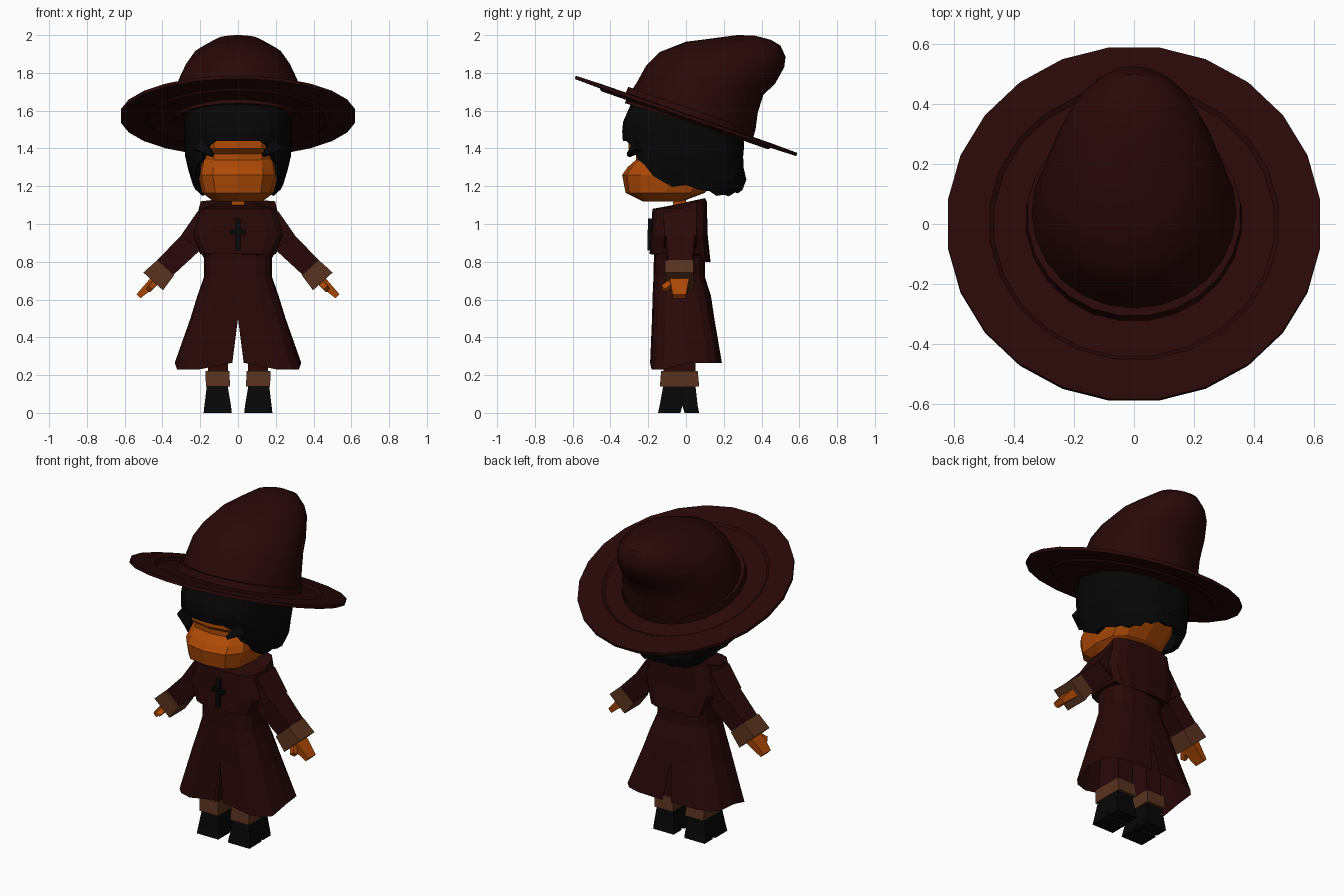
import bpy, math
from mathutils import Vector, Matrix

if "Cube" in bpy.data.objects:
    bpy.data.objects.remove(bpy.data.objects["Cube"])


def material(name, rgb):
    m = bpy.data.materials.new(name)
    m.diffuse_color = (*rgb, 1)
    m.use_nodes = True
    m.node_tree.nodes["Principled BSDF"].inputs["Base Color"].default_value = m.diffuse_color
    return m


MAROON = material("maroon cloth", (0.022, 0.0025, 0.0025))
BROWN = material("brown leather", (0.10, 0.033, 0.014))
SKIN = material("orange skin", (0.42, 0.068, 0.002))
BLACK = material("black", (0.002, 0.002, 0.002))


def build(name, verts, faces, mat, smooth=None, thick=0):
    me = bpy.data.meshes.new(name)
    me.from_pydata([tuple(v) for v in verts], [], faces)
    me.materials.append(mat)
    ob = bpy.data.objects.new(name, me)
    bpy.context.collection.objects.link(ob)
    bpy.ops.object.select_all(action='DESELECT')
    ob.select_set(True)
    bpy.context.view_layer.objects.active = ob
    bpy.ops.object.mode_set(mode='EDIT')
    bpy.ops.mesh.select_all(action='SELECT')
    bpy.ops.mesh.remove_doubles(threshold=0.0005)
    bpy.ops.mesh.normals_make_consistent(inside=False)
    bpy.ops.object.mode_set(mode='OBJECT')
    if smooth:
        bpy.ops.object.shade_smooth_by_angle(angle=math.radians(smooth))
    if thick:
        mod = ob.modifiers.new("thickness", 'SOLIDIFY')
        mod.thickness = thick
        mod.offset = -1
    return ob


def loft(name, rings, mat, caps=(True, True), closed=True, loop=False, **kw):
    """Skin a list of rings that share one point count."""
    n = len(rings[0])
    verts = [p for r in rings for p in r]
    k = len(rings)
    faces = [(i % k * n + j, i % k * n + (j + 1) % n,
              (i + 1) % k * n + (j + 1) % n, (i + 1) % k * n + j)
             for i in range(k if loop else k - 1) for j in range(n if closed else n - 1)]
    if caps[0]:
        faces.append(tuple(range(n)))
    if caps[1]:
        faces.append(tuple(range((k - 1) * n, k * n)))
    return build(name, verts, faces, mat, **kw)


def spow(v, p):
    return math.copysign(abs(v) ** (2 / p), v)


def section(z, hw, yf, yb, n=16, p=3.0):
    """Rounded-box outline at height z, starting at the front centre."""
    c, h = (yf + yb) / 2, (yb - yf) / 2
    return [Vector((hw * spow(math.sin(t), p), c - h * spow(math.cos(t), p), z))
            for t in (2 * math.pi * i / n for i in range(n))]


def limb(name, p0, p1, s0, s1, mat):
    """Tapered square bar from p0 to p1; sizes are (across, depth along y)."""
    p0, p1 = Vector(p0), Vector(p1)
    d = (p1 - p0).normalized()
    y = Vector((0, 1, 0))
    y = (y - d * y.dot(d)).normalized()
    a = d.cross(y)
    rings = [[p + a * (u * s[0] / 2) + y * (v * s[1] / 2)
              for u, v in ((-1, -1), (1, -1), (1, 1), (-1, 1))]
             for p, s in ((p0, s0), (p1, s1))]
    return loft(name, rings, mat)


def block(name, lo, hi, mat):
    """Tapered block: lo and hi are (x0, x1, y0, y1, z)."""
    rings = [[(x0, y0, z), (x1, y0, z), (x1, y1, z), (x0, y1, z)]
             for x0, x1, y0, y1, z in (lo, hi)]
    return loft(name, rings, mat)


def lerp_table(table, x):
    for (a, va), (b, vb) in zip(table, table[1:]):
        if x <= b:
            return va + (vb - va) * max(0, x - a) / (b - a)
    return table[-1][1]


# Hat: tilted brim and band
TILT = Matrix.Translation((0, 0.0, 1.572)) @ Matrix.Rotation(math.radians(-19.2), 4, 'X')


def tilted_lathe(name, profile, cy, mat, n=24):
    rings = [[TILT @ Vector((r * math.sin(t), cy - r * math.cos(t), z))
              for t in (2 * math.pi * (i + 0.5) / n for i in range(n))] for r, z in profile]
    return loft(name, rings, mat, caps=(False, False), loop=True, smooth=30)


tilted_lathe("hat_brim", [(0.27, 0.008), (0.47, 0.0), (0.485, 0.012), (0.626, 0.009),
                          (0.626, -0.009), (0.485, -0.012), (0.47, -0.024), (0.27, -0.02)], 0, MAROON)
tilted_lathe("hat_band", [(0.362, -0.005), (0.357, 0.045), (0.32, 0.045), (0.32, -0.005)], 0.015, MAROON)

# Hat: crown sagging backwards (front y,z / back y,z / half width)
crown = [(-0.325, 1.64, 0.35, 1.44, 0.345), (-0.308, 1.675, 0.368, 1.50, 0.343),
         (-0.26, 1.75, 0.38, 1.59, 0.332), (-0.21, 1.84, 0.41, 1.685, 0.315),
         (-0.14, 1.91, 0.47, 1.74, 0.285), (0.0, 1.965, 0.52, 1.83, 0.235),
         (0.12, 1.98, 0.527, 1.885, 0.185), (0.27, 2.0, 0.50, 1.945, 0.12),
         (0.36, 1.998, 0.45, 1.975, 0.05)]
rings = []
for fy, fz, by, bz, w in crown:
    c = Vector((0, (fy + by) / 2, (fz + bz) / 2))
    f = Vector((0, fy, fz)) - c
    rings.append([c + f * math.cos(t) + Vector((w * math.sin(t), 0, 0))
                  for t in (2 * math.pi * i / 24 for i in range(24))])
loft("hat_crown", rings, MAROON, smooth=35)

# Head with recessed eye line and jutting jaw
head = [(1.12, 0.13, -0.23, -0.02), (1.165, 0.19, -0.32, 0.10), (1.26, 0.212, -0.338, 0.2),
        (1.30, 0.205, -0.31, 0.22), (1.34, 0.2, -0.265, 0.22), (1.37, 0.2, -0.265, 0.22),
        (1.40, 0.2, -0.305, 0.22), (1.50, 0.2, -0.30, 0.22)]
loft("head", [section(*r, n=12) for r in head], SKIN)
limb("neck", (0, -0.035, 1.04), (0, -0.035, 1.17), (0.07, 0.07), (0.07, 0.07), SKIN)

# Hair: shell whose lower edge drops from the fringe to a ragged nape
edge = [(0, 1.44), (27, 1.44), (38, 1.35), (54, 1.28), (73, 1.2), (95, 1.19),
        (112, 1.155), (131, 1.14), (165, 1.165), (180, 1.175)]
width = [(1.12, 0.20), (1.22, 0.245), (1.35, 0.28), (1.55, 0.285), (1.75, 0.265)]
front = [(1.15, 0.29), (1.4, 0.32), (1.45, 0.338), (1.53, 0.338), (1.65, 0.285), (1.75, 0.25)]
back = [(1.13, 0.27), (1.18, 0.30), (1.25, 0.325), (1.32, 0.295), (1.39, 0.31), (1.5, 0.30), (1.7, 0.28)]
N = 36
cols = []
for i in range(N):
    t = 2 * math.pi * i / N
    deg = min(i, N - i) * 360 / N
    low = lerp_table(edge, deg) + (0.014 if i % 2 and deg > 45 else 0)
    col = []
    for k in range(6):
        top = 1.585 + 0.11 * math.cos(t)
        z = low + (top - low) * k / 5
        depth = lerp_table(front if math.cos(t) > 0 else back, z)
        col.append(Vector((lerp_table(width, z) * spow(math.sin(t), 2.5),
                           -depth * spow(math.cos(t), 2.5), z)))
    cols.append(col)
loft("hair", [[c[k] for c in cols] for k in range(6)], BLACK, caps=(False, True), thick=0.03)

# Robe skirt: two halves, split at the hem front and back
robe = [(1.0, 0.15, -0.15, 0.09, 3), (0.84, 0.18, -0.17, 0.10, 3), (0.72, 0.18, -0.172, 0.10, 3),
        (0.62, 0.215, -0.177, 0.132, 3), (0.50, 0.252, -0.18, 0.15, 3.5), (0.25, 0.335, -0.19, 0.19, 4)]
for s, side in ((1, "left"), (-1, "right")):
    rings = [section(z, hw, yf, yb, p=p)[:9] for z, hw, yf, yb, p in robe]
    rings[-1][0].x = rings[-1][-1].x = 0.03
    for r in rings:
        for p in r:
            p.x *= s
    for p in rings[-1]:
        p.z -= 0.02 if p.y < -0.1 and abs(p.x) > 0.1 else -0.015
    loft(f"robe_{side}", rings, MAROON, caps=(False, False), closed=False).data.update()

# Shoulder cape, collar dipping at the front
cape = [(1.115, 0.085, -0.075, 0.10), (1.08, 0.205, -0.178, 0.11),
        (0.94, 0.245, -0.185, 0.115), (0.84, 0.20, -0.193, 0.13)]
rings = [section(*r, n=16, p=4) for r in cape]
for p in rings[0]:
    p.z += 0.22 * (p.y + 0.0)
for p in rings[1]:
    p.z += 0.04 if p.y > 0.05 else 0
for p in rings[-1]:
    p.z -= 0.04 if p.y > 0.1 else 0
loft("shoulder_cape", rings, MAROON)

# Cross pendant
block("pendant_upright", (-0.014, 0.014, -0.205, -0.18, 0.86), (-0.014, 0.014, -0.20, -0.17, 1.03), BLACK)
block("pendant_bar", (-0.042, 0.042, -0.205, -0.18, 0.945), (-0.042, 0.042, -0.205, -0.18, 0.972), BLACK)

# Arms, legs and cheek locks, both sides
for s, side in ((1, "left"), (-1, "right")):
    limb(f"{side}_cheek_lock", (s * 0.205, -0.245, 1.42), (s * 0.135, -0.305, 1.365),
         (0.07, 0.05), (0.02, 0.02), BLACK)
    limb(f"{side}_shoulder", (s * 0.16, -0.03, 1.03), (s * 0.25, -0.03, 0.90),
         (0.13, 0.18), (0.13, 0.17), MAROON)
    limb(f"{side}_sleeve", (s * 0.2, -0.03, 0.95), (s * 0.39, -0.03, 0.765),
         (0.13, 0.16), (0.115, 0.13), MAROON)
    limb(f"{side}_cuff", (s * 0.382, -0.035, 0.770), (s * 0.449, -0.035, 0.696),
         (0.12, 0.15), (0.14, 0.15), BROWN)
    limb(f"{side}_hand", (s * 0.43, -0.035, 0.710), (s * 0.527, -0.035, 0.617),
         (0.055, 0.11), (0.03, 0.07), SKIN)
    limb(f"{side}_thumb", (s * 0.435, -0.07, 0.695), (s * 0.47, -0.12, 0.655),
         (0.035, 0.035), (0.028, 0.03), SKIN)

    def leg_block(name, lo, hi, mat):
        flip = lambda r: (*sorted((s * r[0], s * r[1])), *r[2:])
        block(f"{side}_{name}", flip(lo), flip(hi), mat)

    leg_block("trouser", (0.055, 0.16, -0.12, 0.05, 0.20), (0.04, 0.155, -0.11, 0.05, 0.50), MAROON)
    leg_block("boot_cuff", (0.042, 0.17, -0.138, 0.07, 0.14), (0.046, 0.172, -0.132, 0.062, 0.222), BROWN)
    leg_block("boot", (0.037, 0.178, -0.14, 0.062, 0.035), (0.055, 0.165, -0.12, 0.05, 0.145), BLACK)
    leg_block("boot_toe", (0.033, 0.182, -0.148, -0.03, 0), (0.037, 0.178, -0.14, -0.02, 0.036), BLACK)
    leg_block("boot_heel", (0.037, 0.178, -0.008, 0.07, 0), (0.037, 0.178, -0.018, 0.062, 0.036), BLACK)
